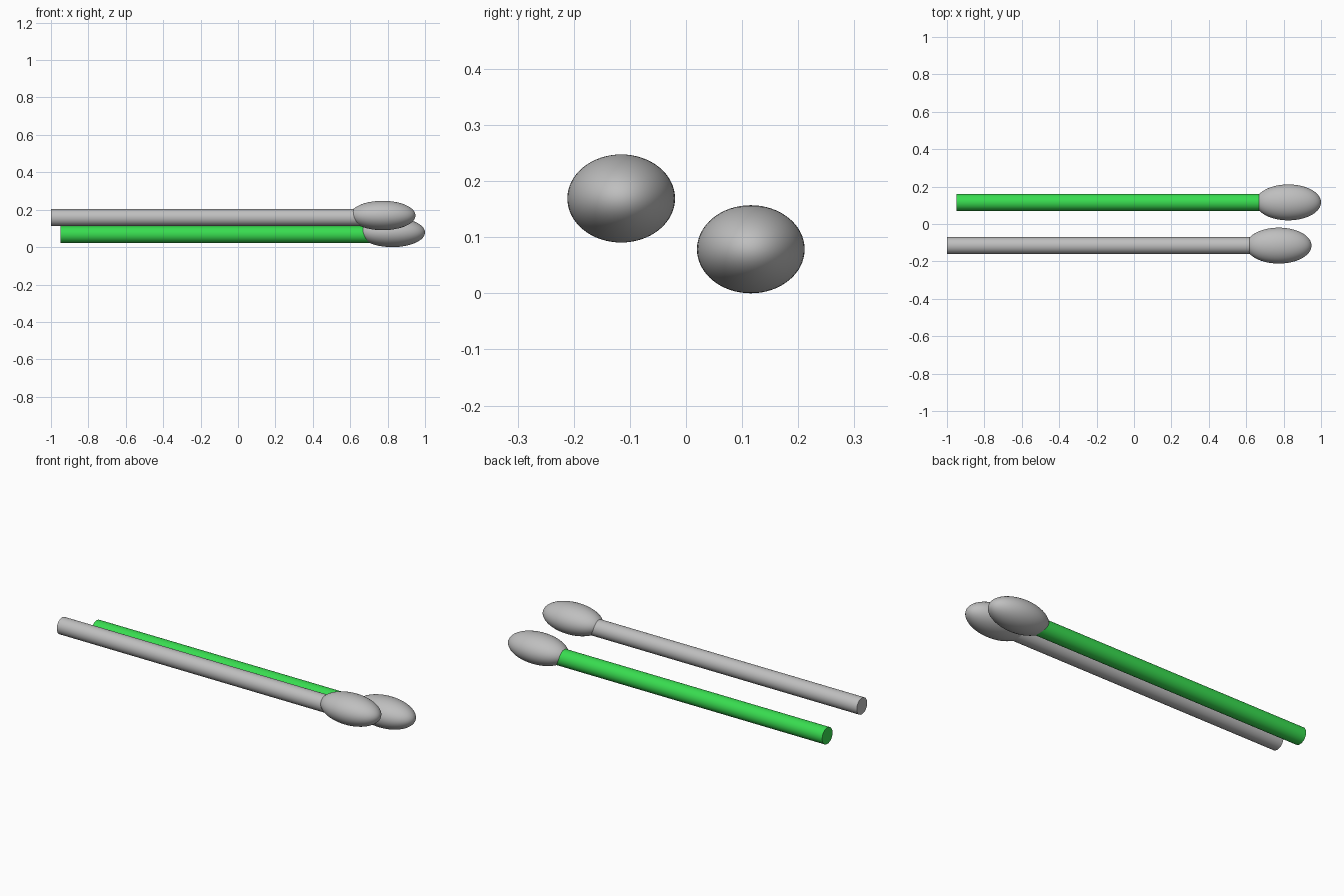
import bpy
import math

if "Cube" in bpy.data.objects:
    bpy.data.objects.remove(bpy.data.objects["Cube"])


def material(name, rgb):
    m = bpy.data.materials.new(name)
    m.diffuse_color = (*rgb, 1.0)
    m.use_nodes = True
    m.node_tree.nodes["Principled BSDF"].inputs["Base Color"].default_value = m.diffuse_color
    return m


GREY = material("light grey", (0.52, 0.52, 0.52))
GREEN = material("bright green", (0.04, 0.72, 0.08))

STICK_R = 0.0455
HEAD_SIZE = (0.175, 0.096, 0.0785)   # half lengths of the egg-shaped head


def finish(name, mat):
    ob = bpy.context.object
    ob.name = name
    ob.data.materials.append(mat)
    bpy.ops.object.transform_apply(location=False, rotation=True, scale=True)
    bpy.ops.object.shade_smooth_by_angle(angle=math.radians(40))


def match(label, x_start, y, z, stick_mat):
    # wooden stick along x, running into the head
    length = 1.75
    bpy.ops.mesh.primitive_cylinder_add(
        vertices=48, radius=STICK_R, depth=length,
        location=(x_start + length / 2, y, z - 0.011),
        rotation=(0, math.pi / 2, 0))
    finish(label + "_stick", stick_mat)
    # flattened egg-shaped head
    bpy.ops.mesh.primitive_uv_sphere_add(
        segments=64, ring_count=32, radius=1,
        location=(x_start + 1.774, y, z))
    bpy.context.object.scale = HEAD_SIZE
    finish(label + "_head", GREY)


# raised grey match in front, lower green match behind
match("front_match", -1.0, -0.1155, 0.1690, GREY)
match("back_match", -0.949, 0.1155, 0.0785, GREEN)
